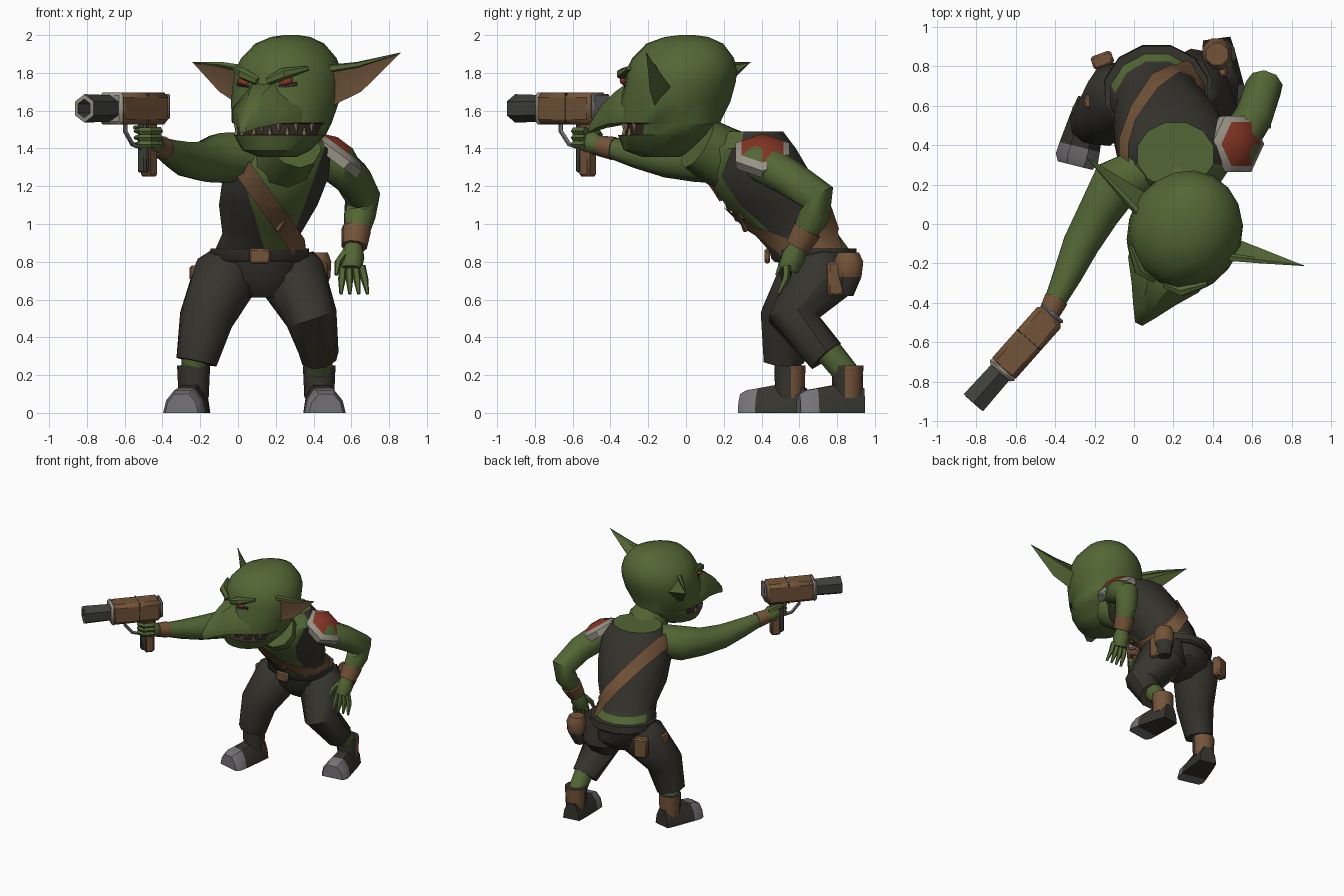
import bpy, bmesh, math
from mathutils import Vector, Matrix

if "Cube" in bpy.data.objects:
    bpy.data.objects.remove(bpy.data.objects["Cube"])

COLOURS = {
    "skin_green": (.086, .133, .035), "dark_cloth": (.036, .034, .027),
    "leather_brown": (.17, .088, .04), "pale_metal": (.31, .29, .24),
    "mid_grey": (.18, .17, .18), "red": (.23, .035, .017),
    "tooth_tan": (.22, .15, .085), "mouth_dark": (.035, .025, .018),
    "gun_metal": (.05, .05, .045), "ear_brown": (.13, .07, .033),
}
MATS = {}
for key, rgb in COLOURS.items():
    m = bpy.data.materials.new(key)
    m.use_nodes = True
    m.diffuse_color = (*rgb, 1)
    bsdf = m.node_tree.nodes["Principled BSDF"]
    bsdf.inputs["Base Color"].default_value = (*rgb, 1)
    bsdf.inputs["Roughness"].default_value = .9
    MATS[key] = m
GREEN, DARK, BROWN, PALE, GREY, RED, TAN, MOUTH, GUN, EAR = COLOURS
parts = []


def finish(name, bm, mats, xf=None):
    bmesh.ops.recalc_face_normals(bm, faces=bm.faces[:])
    me = bpy.data.meshes.new(name)
    bm.to_mesh(me)
    bm.free()
    if xf:
        me.transform(xf)
    for k in mats:
        me.materials.append(MATS[k])
    ob = bpy.data.objects.new(name, me)
    bpy.context.collection.objects.link(ob)
    parts.append(ob)
    return ob


def loft(name, rings, mats, xf=None):
    """Skin closed rings; mats is one colour or one per segment."""
    bm = bmesh.new()
    per_seg = [mats] * (len(rings) - 1) if isinstance(mats, str) else mats
    names = list(dict.fromkeys(per_seg))
    loops = [[bm.verts.new(p) for p in r] for r in rings]
    n = len(loops[0])
    for a, b, colour in zip(loops, loops[1:], per_seg):
        for i in range(n):
            f = bm.faces.new((a[i], a[(i + 1) % n], b[(i + 1) % n], b[i]))
            f.material_index = names.index(colour)
    bm.faces.new(loops[0][::-1])
    bm.faces.new(loops[-1]).material_index = names.index(per_seg[-1])
    return finish(name, bm, names, xf)


def tube(name, pts, mats, sides=8, axis=None, xf=None):
    """Tapered tube through (x, y, z, radius) points."""
    p = [Vector(q[:3]) for q in pts]
    whole = Vector(axis) if axis else p[-1] - p[0]
    ref = Vector((1, 0, 0)) if abs(whole.z) > whole.length * .7 else Vector((0, 0, 1))
    rings = []
    for i, q in enumerate(pts):
        t = whole if axis else p[min(i + 1, len(p) - 1)] - p[max(i - 1, 0)]
        u = t.cross(ref).normalized()
        v = t.cross(u).normalized()
        angles = [math.tau * (k + .5) / sides for k in range(sides)]
        rings.append([p[i] + q[3] * (u * math.cos(a) + v * math.sin(a)) for a in angles])
    return loft(name, rings, mats, xf)


def stack(name, rows, mats, sides=12, xf=None):
    """Horizontal oval rings from (z, cx, cy, half_x, half_y) rows."""
    angles = [math.tau * (k + .5) / sides for k in range(sides)]
    return loft(name, [[(cx + hx * math.cos(a), cy + hy * math.sin(a), z) for a in angles]
                       for z, cx, cy, hx, hy in rows], mats, xf)


def box(name, loc, size, mat, xf=Matrix(), bevel=0, turn=0):
    bm = bmesh.new()
    bmesh.ops.create_cube(bm, size=1)
    bmesh.ops.scale(bm, vec=size, verts=bm.verts[:])
    if bevel:
        bmesh.ops.bevel(bm, geom=bm.edges[:], offset=bevel, segments=1, affect='EDGES')
    return finish(name, bm, [mat], xf @ frame(loc, turn))


def frame(loc, degrees):
    return Matrix.Translation(loc) @ Matrix.Rotation(math.radians(degrees), 4, 'Z')


# Torso: dark vest with an open front, bare collar and bare lower back
torso = stack("torso", [(.84, .11, .67, .25, .22), (.95, .125, .58, .215, .23),
                        (1.1, .16, .48, .27, .28), (1.25, .2, .39, .29, .29),
                        (1.4, .22, .35, .28, .24), (1.49, .21, .35, .2, .17)], GREEN)
strap_bm = bmesh.new()
strap_bm.from_mesh(torso.data)
bm = bmesh.new()
bm.from_mesh(torso.data)
left_co, left_no = Vector((-.02, 0, 1.4)), Vector((.5, 0, .15))
right_co, right_no = Vector((.46, 0, 1.4)), Vector((.5, 0, -.18))
for co, no in ((left_co, left_no), (right_co, right_no), ((0, 0, .92), (0, 0, 1))):
    bmesh.ops.bisect_plane(bm, geom=bm.verts[:] + bm.edges[:] + bm.faces[:], plane_co=co, plane_no=no)
for f in bm.faces:
    c = f.calc_center_median()
    opening = f.normal.y < -.1 and (c - left_co).dot(left_no) > 0 > (c - right_co).dot(right_no)
    bare = opening or c.z > 1.47 or (c.z < .92 and f.normal.y > .2)
    f.material_index = 0 if bare else 1
bm.to_mesh(torso.data)
bm.free()
torso.data.materials.append(MATS[DARK])

# Diagonal strap: a slice of the swollen torso
strap_bm.normal_update()
for v, n in [(v, v.normal.copy()) for v in strap_bm.verts]:
    v.co += n * .016
across = Vector((.815, 0, .58))
for side in (1, -1):
    bmesh.ops.bisect_plane(strap_bm, geom=strap_bm.verts[:] + strap_bm.edges[:] + strap_bm.faces[:],
                           plane_co=Vector((.135, 0, 1.14)) + across * .05 * side,
                           plane_no=across * side, clear_outer=True)
finish("strap", strap_bm, [BROWN])
for i in range(4):
    x, z = .12 + i * .04, 1.17 - i * .055
    y = .19 + i * .042
    tube("cartridge", [(x - .03, y, z - .04, .015), (x + .03, y - .03, z + .05, .013)], BROWN, 5)

# Hips, belt and pouches
stack("pelvis", [(.61, .13, .68, .11, .1), (.7, .12, .69, .22, .19), (.85, .11, .68, .25, .21)], DARK)
stack("belt", [(.8, .115, .68, .255, .22), (.815, .115, .68, .27, .235), (.87, .115, .67, .27, .24)], DARK)
box("buckle", (.115, .43, .83), (.11, .03, .08), BROWN, bevel=.01)
stack("hip_bag", [(.62, .4, .84, .05, .05), (.72, .42, .86, .075, .075), (.8, .42, .86, .08, .085),
                  (.85, .42, .86, .06, .06)], [DARK, BROWN, BROWN], 8)
box("hip_holster", (.445, .79, .71), (.05, .09, .18), BROWN, bevel=.012, turn=10)
box("back_pouch", (-.16, .83, .725), (.11, .07, .16), BROWN, bevel=.012, turn=20)
box("thigh_patch", (-.225, .62, .74), (.05, .07, .08), BROWN, bevel=.01, turn=-15)

# Legs and boots
LEGS = (("right", [(-.03, .68, .79, .14), (-.07, .66, .72, .18), (-.17, .53, .5, .145), (-.22, .515, .27, .11)],
         (-.235, .55), -14),
        ("left", [(.26, .71, .8, .15), (.29, .72, .72, .185), (.39, .57, .5, .14), (.43, .74, .3, .105)],
         (.43, .855), 8))
for side, pts, (bx, by), turn in LEGS:
    tube(side + "_trouser_leg", pts, DARK, 9)
    hem = pts[-1]
    tube(side + "_ankle", [(hem[0], hem[1], .34, .075), (bx, by, .2, .07)], GREEN, 9)
    boot = frame((bx, by, 0), turn)
    cuff = stack(side + "_boot_collar", [(.08, 0, 0, .08, .08), (.25, 0, 0, .088, .085)], DARK, 10, boot)
    cuff.data.materials.append(MATS[BROWN])
    for f in cuff.data.polygons:
        f.material_index = int(f.normal.y > -.1 and abs(f.normal.z) < .5)

    def sole(y, w, h):
        return [(-w, y, 0), (w, y, 0), (w * .85, y, h * .55), (w * .45, y, h), (-w * .45, y, h), (-w * .85, y, h * .55)]
    loft(side + "_boot", [sole(.085, .07, .13), sole(0, .085, .16), sole(-.165, .105, .13),
                          sole(-.225, .11, .12), sole(-.262, .09, .1)], [DARK, DARK, GREY, GREY], boot)

# Left arm hanging with an open hand
tube("left_arm", [(.43, .39, 1.36, .085), (.52, .41, 1.32, .108), (.61, .55, 1.24, .1), (.66, .7, 1.14, .095),
                  (.645, .68, 1.05, .085), (.62, .61, .92, .062)], GREEN, 9)
tube("left_wristband", [(.625, .64, .97, .08), (.615, .59, .88, .068)], BROWN, 9)
tube("left_palm", [(.615, .6, .9, .045), (.605, .57, .83, .065), (.6, .54, .76, .055)], GREEN, 9)
for i in range(4):
    x = .555 + i * .033
    tip = .545 + i * .047
    tube("left_finger", [(x, .55 - i * .005, .78, .022), ((x + tip) / 2, .53, .71, .021), (tip, .49, .63, .009)], GREEN, 5)
tube("left_thumb", [(.57, .55, .85, .025), (.53, .51, .8, .02), (.52, .48, .73, .009)], GREEN, 5)

# Shoulder plate: pale rim, red centre with a green patch
plate = tube("shoulder_plate", [(.495, .405, 1.34, .16), (.527, .405, 1.38, .165), (.545, .405, 1.402, .128),
                                (.567, .405, 1.43, .05)], [PALE, PALE, RED], 6, axis=(.6, 0, .8))
plate.data.materials.append(MATS[GREEN])
for f in plate.data.polygons:
    if f.material_index == 1 and f.normal.x > .65 and f.center.y < .42:
        f.material_index = 2

# Right arm reaching forward
tube("right_arm", [(.08, .28, 1.36, .13), (-.1, .2, 1.35, .135), (-.18, .06, 1.33, .11), (-.27, -.1, 1.34, .095),
                   (-.34, -.26, 1.37, .075), (-.42, -.43, 1.41, .05)], GREEN, 9)
tube("right_wristband", [(-.395, -.38, 1.4, .063), (-.435, -.46, 1.415, .055)], BROWN, 9)
tube("right_palm", [(-.43, -.45, 1.41, .045), (-.455, -.5, 1.43, .065), (-.475, -.54, 1.44, .055)], GREEN, 9)

# Gun, pointing along its own -y
gun = frame((-.405, -.445, 1.612), -41.6)
box("gun_body", (0, -.21, 0), (.16, .39, .168), BROWN, gun, .025)
box("gun_rear_plate", (0, -.012, .01), (.14, .02, .13), GREY, gun, .008)
box("gun_front_plate", (0, -.395, 0), (.162, .035, .17), PALE, gun, .016)
box("gun_seam", (0, -.19, .0), (.162, .005, .17), GUN, gun, .002)
tube("gun_barrel", [(0, -.4, 0, .07), (0, -.6, 0, .075), (0, -.615, 0, .075), (0, -.617, 0, .05), (0, -.5, 0, .045)],
     [GUN, GUN, PALE, GUN], 6, axis=(0, -1, 0), xf=gun)
box("gun_grip", (0, -.1, -.21), (.07, .075, .3), BROWN, gun, .012)
box("gun_grip_front", (0, -.145, -.2), (.06, .04, .28), GUN, gun, .01)
tube("trigger_guard", [(0, -.29, -.06, .013), (0, -.29, -.12, .013), (0, -.23, -.19, .013), (0, -.15, -.21, .013)],
     GREY, 5, xf=gun)
for i in range(3):
    z = -.12 - i * .035
    tube("right_finger", [(.05, -.07, z, .022), (.052, -.15, z, .021), (.01, -.18, z, .019), (-.04, -.165, z, .01)],
         GREEN, 5, xf=gun)
tube("right_thumb", [(-.03, -.05, -.15, .026), (-.055, -.1, -.11, .022), (-.05, -.16, -.1, .01)], GREEN, 5, xf=gun)

# Head, built facing -y and then turned
head = frame((.31, .065, 0), -26.6)
tube("neck", [(.21, .29, 1.31, .17), (.25, .18, 1.36, .165), (.3, .06, 1.43, .15)], GREEN, 10)
skull = stack("head", [(1.355, 0, -.22, .1, .1), (1.39, 0, -.24, .18, .18), (1.47, 0, -.2, .24, .25),
                       (1.475, 0, -.172, .235, .228), (1.53, 0, -.15, .252, .25), (1.535, 0, -.175, .262, .275),
                       (1.65, 0, -.135, .285, .295), (1.75, 0, -.105, .288, .295), (1.81, 0, -.1, .28, .3),
                       (1.88, 0, -.09, .245, .275), (1.955, 0, -.08, .175, .21), (1.99, 0, -.07, .1, .12),
                       (2, 0, -.065, .04, .04)], GREEN, 18)
skull.data.materials.append(MATS[MOUTH])
for f in skull.data.polygons:
    if 1.468 < f.center.z < 1.533 and f.center.y < -.2:
        f.material_index = 1
skull.data.transform(head)

# Wedge-shaped muzzle running out to a drooping nose
loft("nose", [[(-w, y, low), (-w, y, mid), (-w * .35, y, top), (w * .35, y, top), (w, y, mid), (w, y, low)]
              for y, w, low, mid, top in ((-.15, .24, 1.54, 1.62, 1.74), (-.36, .2, 1.535, 1.61, 1.765),
                                          (-.47, .125, 1.53, 1.59, 1.7), (-.57, .065, 1.51, 1.555, 1.62),
                                          (-.64, .02, 1.485, 1.505, 1.53))], GREEN, head)
for i in range(13):
    a = math.radians(-66 + i * 11)
    x, y = .245 * math.sin(a), -.165 - .245 * math.cos(a)
    low = i % 2
    tube("tooth", [(x, y, 1.465 if low else 1.54, .017), (x, y, 1.51 if low else 1.49, .005)], TAN, 4, xf=head)

for s in (-1, 1):
    # Eyes under heavy brows
    tube("brow", [(s * .03, -.4, 1.755, .022), (s * .12, -.39, 1.795, .032), (s * .22, -.3, 1.825, .012)],
         GREEN, 6, xf=head)
    bm = bmesh.new()
    bmesh.ops.create_icosphere(bm, subdivisions=2, radius=1)
    bmesh.ops.scale(bm, vec=(.042, .02, .018), verts=bm.verts[:])
    finish("eye", bm, [RED], head @ Matrix.Translation((s * .125, -.375, 1.752)) @ Matrix.Rotation(-s * .3, 4, 'Y'))
    tube("eyelid", [(s * .085, -.385, 1.725, .013), (s * .175, -.34, 1.742, .012)], DARK, 5, xf=head)
    # Long pointed ears with a hollow inner side
    bm = bmesh.new()
    top, low, mid, tip, back, hollow = [bm.verts.new((s * x, y, z)) for x, y, z in (
        (.24, -.14, 1.82), (.24, -.13, 1.61), (.42, -.075, 1.7), (.615, 0, 1.88 + s * .025),
        (.26, -.03, 1.72), (.33, -.08, 1.75))]
    for tri in ((top, hollow, tip), (hollow, mid, tip), (low, mid, hollow), (top, low, hollow)):
        bm.faces.new(tri).material_index = 1
    for tri in ((top, tip, back), (tip, mid, back), (mid, low, back), (low, top, back)):
        bm.faces.new(tri)
    finish("ear", bm, [GREEN, EAR], head)
    tube("ear_rim", [(s * .24, -.14, 1.82, .022), (s * .4, -.08, 1.843, .016), (s * .615, 0, 1.88 + s * .025, .003)],
         GREEN, 5, xf=head)

# Smooth shading with kept creases
bpy.ops.object.select_all(action='DESELECT')
for ob in parts:
    ob.select_set(True)
bpy.context.view_layer.objects.active = parts[0]
bpy.ops.object.shade_smooth_by_angle(angle=math.radians(43))
